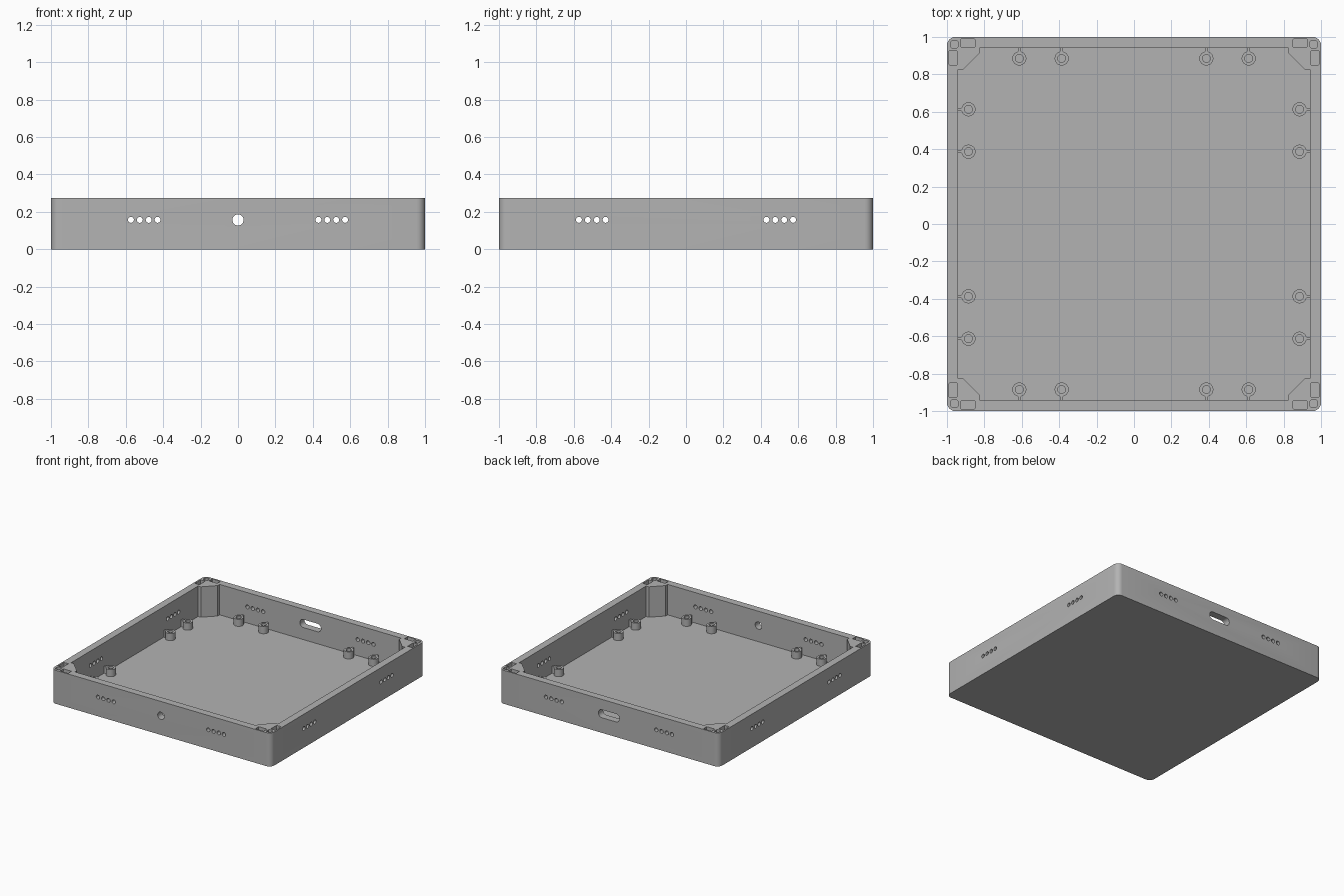
import bpy, bmesh
from math import pi, sin, cos
from mathutils import Matrix, Vector

HEIGHT, FLOOR, WALL, HOLE_Z = 0.275, 0.025, 0.06, 0.157
INNER = 1 - WALL

old = bpy.data.objects.get("Cube")
if old:
    bpy.data.objects.remove(old, do_unlink=True)

grey = bpy.data.materials.new("matte grey")
colour = (0.45, 0.45, 0.45, 1)
grey.diffuse_color = colour
grey.use_nodes = True
grey.node_tree.nodes["Principled BSDF"].inputs["Base Color"].default_value = colour


def circle(r, n=24):
    return [(r * cos(2 * pi * i / n), r * sin(2 * pi * i / n)) for i in range(n)]


def rounded_rect(w, h, r, n=6):
    """Outline of a rectangle with rounded corners."""
    pts = []
    for k, (sx, sy) in enumerate([(1, 1), (-1, 1), (-1, -1), (1, -1)]):
        for i in range(n + 1):
            a = (k + i / n) * pi / 2
            pts.append((sx * (w / 2 - r) + r * cos(a), sy * (h / 2 - r) + r * sin(a)))
    return pts


def prism(bm, outline, z0, z1, matrix=Matrix()):
    """Extrude an outline from z0 to z1, then place it."""
    low = [bm.verts.new(matrix @ Vector((x, y, z0))) for x, y in outline]
    high = [bm.verts.new(matrix @ Vector((x, y, z1))) for x, y in outline]
    bm.faces.new(low[::-1])
    bm.faces.new(high)
    n = len(low)
    for i in range(n):
        j = (i + 1) % n
        bm.faces.new((low[i], low[j], high[j], high[i]))


def finish(bm, name):
    bmesh.ops.recalc_face_normals(bm, faces=bm.faces)
    mesh = bpy.data.meshes.new(name)
    bm.to_mesh(mesh)
    bm.free()
    mesh.materials.append(grey)
    obj = bpy.data.objects.new(name, mesh)
    bpy.context.collection.objects.link(obj)
    return obj


def cut(obj, cutter):
    """Subtract the cutter, bake the result and remove the cutter."""
    cutter.hide_render = True
    mod = obj.modifiers.new("cut", 'BOOLEAN')
    mod.operation, mod.solver, mod.object = 'DIFFERENCE', 'EXACT', cutter
    graph = bpy.context.evaluated_depsgraph_get()
    baked = bpy.data.meshes.new_from_object(obj.evaluated_get(graph))
    obj.modifiers.clear()
    obj.data = baked
    bpy.data.objects.remove(cutter, do_unlink=True)


def smooth(obj):
    bpy.ops.object.select_all(action='DESELECT')
    obj.select_set(True)
    bpy.context.view_layer.objects.active = obj
    bpy.ops.object.shade_smooth_by_angle(angle=pi / 6)


def turn(k):
    return Matrix.Rotation(k * pi / 2, 4, 'Z')


# Outer block of the tray
bm = bmesh.new()
prism(bm, rounded_rect(2, 2, 0.045), 0, HEIGHT)
tray = finish(bm, "tray_body")

# Cavity with chamfered corner posts left standing
corner = [(INNER, 0.825), (0.915, 0.825), (0.825, 0.915), (0.825, INNER)]
cavity = [tuple((turn(k) @ Vector((x, y, 0))).xy) for k in range(4) for x, y in corner]
bm = bmesh.new()
prism(bm, cavity, FLOOR, HEIGHT + 0.1)
cut(tray, finish(bm, "cavity_cutter"))

# Wall holes, port openings and the sockets on the corner tops
bm = bmesh.new()
to_wall = Matrix.Rotation(pi / 2, 4, 'X')
for k in range(4):
    for side in (-1, 1):
        for i in range(4):
            x = side * (0.43 + i * 0.0475)
            place = turn(k) @ Matrix.Translation((x, 0, HOLE_Z)) @ to_wall
            prism(bm, circle(0.016, 16), 0.9, 1.05, place)
    for x, y, w, h, r in [(0.888, 0.967, 0.075, 0.042, 0.002),
                          (0.967, 0.888, 0.042, 0.075, 0.002),
                          (0.96, 0.96, 0.04, 0.04, 0.012)]:
        place = turn(k) @ Matrix.Translation((x, y, 0))
        prism(bm, rounded_rect(w, h, r, 3), HEIGHT - 0.05, HEIGHT + 0.05, place)
raise_up = Matrix.Translation((0, 0, HOLE_Z))
prism(bm, circle(0.03), 0.9, 1.05, raise_up @ to_wall)
prism(bm, rounded_rect(0.19, 0.066, 0.03), 0.9, 1.05, raise_up @ turn(2) @ to_wall)
cut(tray, finish(bm, "opening_cutter"))
smooth(tray)

# Screw standoffs, each tied to its wall by a thin rib
POST_TOP, POST_Y = 0.083, 0.885
for k, wall in enumerate(["back", "left_side", "front", "right_side"]):
    for i, x in enumerate((-0.613, -0.387, 0.387, 0.613)):
        place = turn(-k) @ Matrix.Translation((x, POST_Y, 0))
        bm = bmesh.new()
        prism(bm, circle(0.038, 16), FLOOR - 0.005, POST_TOP, place)
        post = finish(bm, f"{wall}_standoff_{i + 1}")
        bm = bmesh.new()
        prism(bm, circle(0.021, 16), FLOOR, POST_TOP + 0.05, place)
        cut(post, finish(bm, "bore_cutter"))
        smooth(post)
        bm = bmesh.new()
        rib_place = place @ Matrix.Translation((0, 0.048, 0))
        prism(bm, rounded_rect(0.016, 0.025, 0.001, 1), FLOOR - 0.005, POST_TOP - 0.001, rib_place)
        finish(bm, f"{wall}_rib_{i + 1}")
